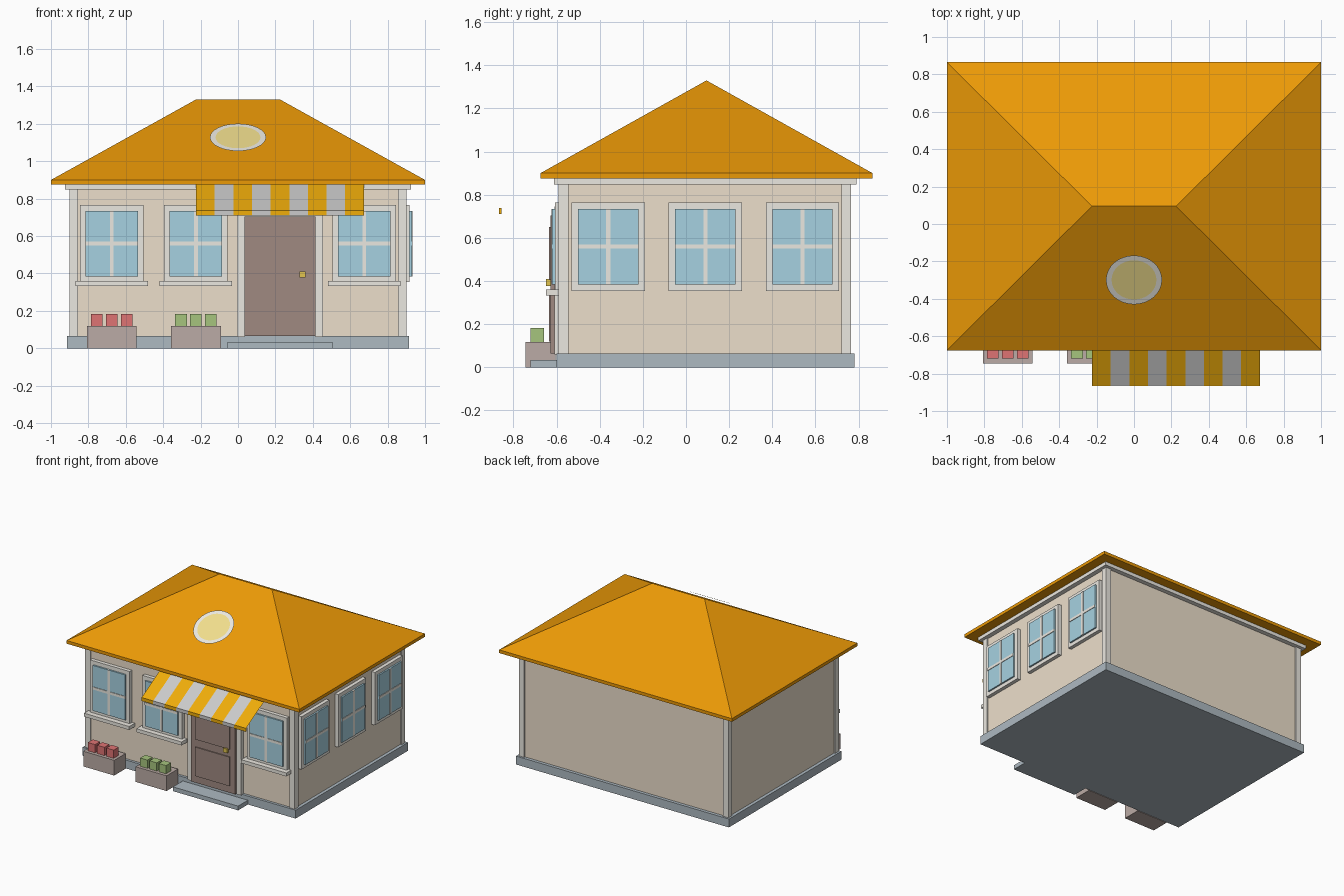
import bpy, bmesh, math
from mathutils import Vector, Matrix

if "Cube" in bpy.data.objects:
    bpy.data.objects.remove(bpy.data.objects["Cube"])


def mat(name, r, g, b):
    m = bpy.data.materials.new(name)
    m.diffuse_color = tuple((c / 255) ** 2.2 for c in (r, g, b)) + (1,)
    m.use_nodes = True
    m.node_tree.nodes["Principled BSDF"].inputs["Base Color"].default_value = m.diffuse_color
    return m


ORANGE = mat("roof_orange", 235, 152, 15)
YELLOW = mat("awning_yellow", 240, 172, 18)
GREY = mat("awning_grey", 205, 205, 205)
WALL = mat("wall_cream", 236, 222, 202)
TRIM = mat("trim_white", 235, 232, 224)
STONE = mat("base_stone", 172, 184, 192)
GLASS = mat("glass_blue", 165, 208, 224)
DOOR = mat("door_brown", 158, 136, 128)
POT = mat("planter_brown", 186, 170, 164)
RED = mat("flower_red", 222, 115, 115)
GREEN = mat("flower_green", 165, 195, 125)
GOLD = mat("knob_gold", 225, 195, 80)
PALE = mat("skylight_yellow", 242, 222, 140)


def finish(name, bm, material):
    bmesh.ops.recalc_face_normals(bm, faces=bm.faces)
    me = bpy.data.meshes.new(name)
    bm.to_mesh(me)
    bm.free()
    me.materials.append(material)
    ob = bpy.data.objects.new(name, me)
    bpy.context.collection.objects.link(ob)
    return ob


def box(name, material, x0, x1, y0, y1, z0, z1):
    bm = bmesh.new()
    size = Matrix.Diagonal((x1 - x0, y1 - y0, z1 - z0, 1))
    centre = Matrix.Translation(((x0 + x1) / 2, (y0 + y1) / 2, (z0 + z1) / 2))
    bmesh.ops.create_cube(bm, size=1, matrix=centre @ size)
    return finish(name, bm, material)


# Base, front step, walls, corner posts and cornice
box("base", STONE, -.915, .915, -.6, .78, 0, .065)
box("front_step", STONE, -.055, .505, -.72, -.59, 0, .033)
box("walls", WALL, -.89, .89, -.58, .755, .06, .86)
for sx in (-1, 1):
    for y0 in (-.59, .72):
        xs = sorted((sx * .9, sx * .855))
        box("corner_post", TRIM, *xs, y0, y0 + .045, .06, .86)
box("cornice", TRIM, -.925, .925, -.613, .79, .848, .876)

# Hipped roof: eave slab whose top face is extruded into a ridge
roof = bmesh.new()
bmesh.ops.create_cube(roof, size=1, matrix=Matrix.Translation((0, .095, .8875))
                      @ Matrix.Diagonal((2, 1.54, .025, 1)))
top = [f for f in roof.faces if f.normal.z > .9]
ext = bmesh.ops.extrude_face_region(roof, geom=top)
bmesh.ops.delete(roof, geom=top, context='FACES_ONLY')
for v in (g for g in ext["geom"] if isinstance(g, bmesh.types.BMVert)):
    v.co = Vector((math.copysign(.225, v.co.x), .095, 1.33))
bmesh.ops.remove_doubles(roof, verts=roof.verts, dist=1e-4)
finish("roof", roof, ORANGE)

# Round skylight: flat ring and pane floating just above the front slope
place = Matrix.Translation((0, -.299, 1.128)) @ Matrix.Rotation(math.atan2(.43, .77), 4, 'X')
N = 32
ring = bmesh.new()
loops = [[ring.verts.new(place @ Vector((r * math.cos(2 * math.pi * i / N),
                                         r * math.sin(2 * math.pi * i / N), 0)))
          for i in range(N)] for r in (.15, .12)]
for i in range(N):
    j = (i + 1) % N
    ring.faces.new((loops[0][i], loops[0][j], loops[1][j], loops[1][i]))
finish("skylight_ring", ring, TRIM)
pane = bmesh.new()
bmesh.ops.create_circle(pane, cap_ends=True, segments=N, radius=.12, matrix=place)
finish("skylight_pane", pane, PALE)


# Windows, built along the wall (u) and outwards (d) on the front or right side
def window(side, u, sill):
    def part(name, material, u0, u1, d, z0, z1):
        if side == "front":
            box(name, material, u + u0, u + u1, -.59 - d, -.57, z0, z1)
        else:
            box(name, material, .88, .9 + d, u + u0, u + u1, z0, z1)
    part(side + "_window_frame", TRIM, -.17, .17, .018, .355, .765)
    part(side + "_window_glass", GLASS, -.14, .14, .03, .383, .735)
    part(side + "_window_upright", TRIM, -.01, .01, .034, .383, .735)
    part(side + "_window_crossbar", TRIM, -.14, .14, .034, .55, .57)
    if sill:
        part(side + "_window_sill", TRIM, -.194, .194, .058, .333, .36)


for u in (-.675, -.225, .675):
    window("front", u, True)
for u in (-.36, .09, .54):
    window("right", u, False)

# Door with frame, two panels and knob
box("door_frame_left", TRIM, -.005, .035, -.61, -.57, .06, .745)
box("door_frame_right", TRIM, .415, .455, -.61, -.57, .06, .745)
box("door_frame_top", TRIM, .035, .415, -.61, -.57, .705, .745)
box("door", DOOR, .035, .415, -.628, -.57, .065, .705)
box("door_panel_upper", DOOR, .075, .373, -.636, -.62, .405, .65)
box("door_panel_lower", DOOR, .075, .373, -.636, -.62, .12, .345)
box("door_knob", GOLD, .328, .36, -.65, -.62, .378, .41)

# Striped awning: thin sloping sheet with a short valance
W = .897 / 9
for i in range(9):
    x = -.224 + i * W
    colour = GREY if i % 2 else YELLOW
    sheet = bmesh.new()
    sheet.faces.new([sheet.verts.new(p) for p in (
        (x, -.86, .738), (x + W, -.86, .738), (x + W, -.605, .88), (x, -.605, .88))])
    finish("awning_stripe", sheet, colour)
    box("awning_valance", colour, x, x + W, -.866, -.856, .711, .738)

# Planters with three block flowers each
for cx, colour in ((-.675, RED), (-.225, GREEN)):
    box("planter", POT, cx - .133, cx + .133, -.745, -.605, 0, .118)
    for k in (-1, 0, 1):
        fx = cx + k * .08
        box("flower", colour, fx - .031, fx + .031, -.72, -.658, .11, .182)
